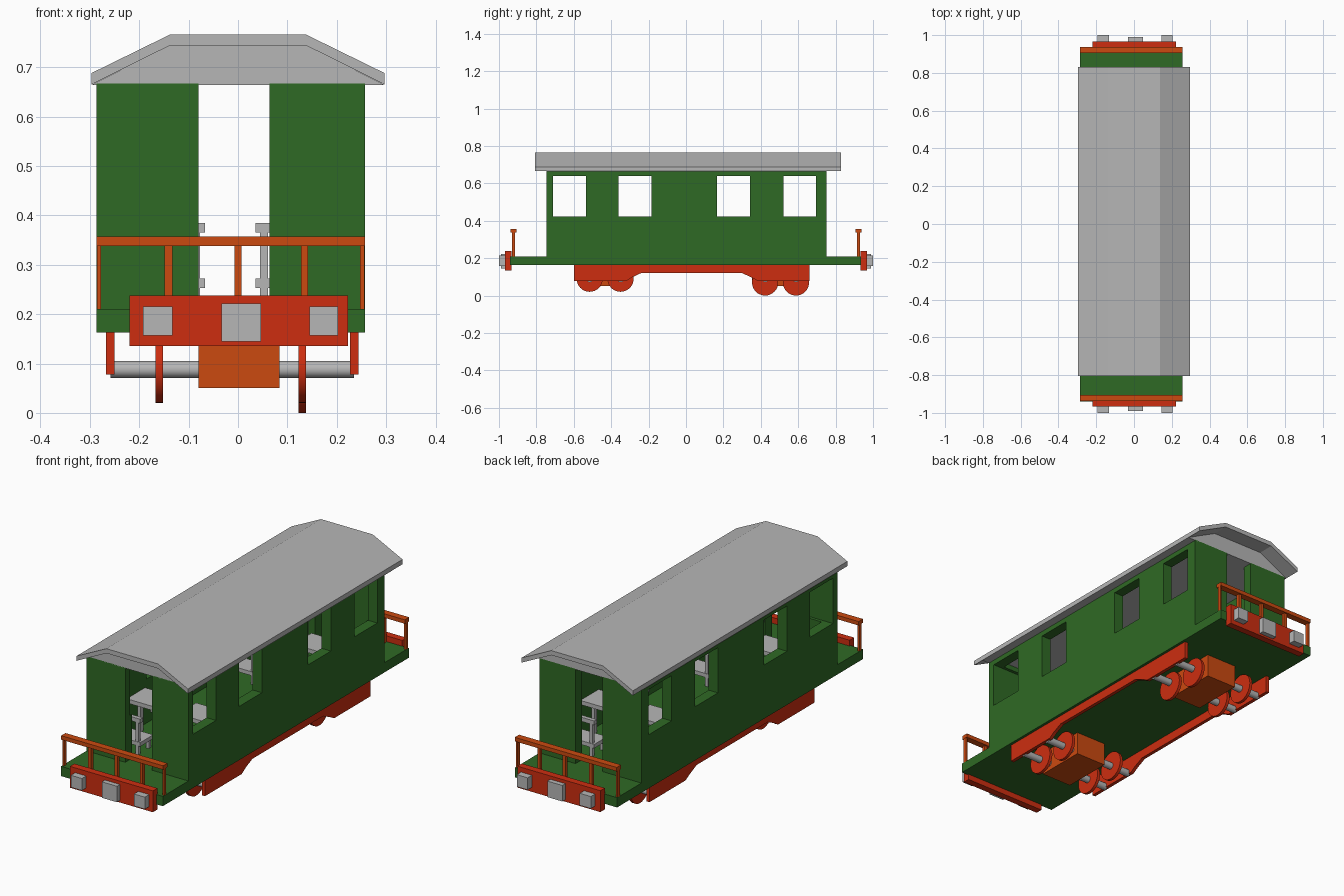
import bpy, bmesh, math
from mathutils import Matrix, Vector

if "Cube" in bpy.data.objects:
    bpy.data.objects.remove(bpy.data.objects["Cube"])


def material(name, rgb):
    m = bpy.data.materials.new(name)
    m.diffuse_color = (*rgb, 1)
    m.use_nodes = True
    m.node_tree.nodes["Principled BSDF"].inputs["Base Color"].default_value = m.diffuse_color
    return m


GREEN = material("dark_green", (0.028, 0.142, 0.018))
RED = material("red", (0.61, 0.027, 0.005))
ORANGE = material("orange", (0.60, 0.068, 0.005))
GREY = material("light_grey", (0.47, 0.47, 0.47))


def finish(name, bm, mat):
    bmesh.ops.recalc_face_normals(bm, faces=bm.faces)
    me = bpy.data.meshes.new(name)
    bm.to_mesh(me)
    bm.free()
    me.materials.append(mat)
    ob = bpy.data.objects.new(name, me)
    bpy.context.scene.collection.objects.link(ob)
    return ob


def add_box(bm, xr, yr, zr):
    lo, hi = (Vector(map(f, (xr, yr, zr))) for f in (min, max))
    bmesh.ops.create_cube(bm, size=1, matrix=Matrix.Translation((lo + hi) / 2)
                          @ Matrix.Diagonal((*(hi - lo), 1)))


def boxes(name, mat, parts):
    bm = bmesh.new()
    for p in parts:
        add_box(bm, *p)
    return finish(name, bm, mat)


def prism(name, mat, profile, axis, a, b):
    """Extrude a 2D profile along x (profile = y,z) or y (profile = x,z)."""
    bm = bmesh.new()
    vs = [bm.verts.new((a, u, v) if axis == "x" else (u, a, v)) for u, v in profile]
    face = bm.faces.new(vs)
    new = bmesh.ops.extrude_face_region(bm, geom=[face])["geom"]
    step = (b - a, 0, 0) if axis == "x" else (0, b - a, 0)
    bmesh.ops.translate(bm, vec=step, verts=[g for g in new if isinstance(g, bmesh.types.BMVert)])
    return finish(name, bm, mat)


def rod(name, mat, x0, x1, y, z, r, sides=32):
    bm = bmesh.new()
    bmesh.ops.create_cone(bm, cap_ends=True, segments=sides, radius1=r, radius2=r, depth=x1 - x0,
                          matrix=Matrix.Translation(((x0 + x1) / 2, y, z))
                          @ Matrix.Rotation(math.pi / 2, 4, "Y"))
    ob = finish(name, bm, mat)
    bpy.context.view_layer.objects.active = ob
    ob.select_set(True)
    bpy.ops.object.shade_smooth_by_angle(angle=math.radians(35))
    ob.select_set(False)


def cut(ob, parts):
    cutter = boxes("cutter", GREEN, parts)
    cutter.hide_render = True
    mod = ob.modifiers.new("cut", "BOOLEAN")
    mod.operation, mod.solver, mod.object = "DIFFERENCE", "EXACT", cutter
    bpy.context.view_layer.objects.active = ob
    bpy.ops.object.modifier_apply(modifier=mod.name)
    bpy.data.objects.remove(cutter)


X0, X1 = -0.287, 0.257          # body sides
WALL = 0.05

# Floor and cabin walls with window and door openings
boxes("floor", GREEN, [((X0, X1), (-0.94, 0.935), (0.163, 0.21))])
walls = boxes("cabin_walls", GREEN, [((X0, X1), (-0.745, 0.75), (0.208, 0.667))])
cut(walls, [((X0 + WALL, X1 - WALL), (-0.745 + WALL, 0.75 - WALL), (0.1, 0.8))])
cut(walls, [((-0.5, 0.5), (y, y + 0.175), (0.422, 0.64)) for y in (-0.71, -0.36, 0.166, 0.52)])
cut(walls, [((-0.08, 0.064), (-0.9, 0.9), (0.1, 0.8))])

# Roof shell and ceiling fill
prism("roof", GREY, [(-0.297, 0.665), (-0.297, 0.688), (-0.138, 0.766), (0.138, 0.766),
                     (0.297, 0.688), (0.297, 0.665), (0.138, 0.744), (-0.138, 0.744)],
      "y", -0.806, 0.83)
prism("ceiling", GREY, [(-0.297, 0.664), (-0.138, 0.745), (0.138, 0.745), (0.297, 0.664)],
      "y", -0.745, 0.75)

# End railings, buffer beams and buffers
for s, end in ((-1, "front"), (1, "back")):
    rail = [((X0, X1), (s * 0.905, s * 0.938), (0.338, 0.357))]
    for a, b in ((-0.286, -0.277), (-0.149, -0.133), (-0.007, 0.007), (0.128, 0.142), (0.247, 0.256)):
        rail.append(((a, b), (s * 0.913, s * 0.93), (0.205, 0.342)))
    boxes(end + "_railing", ORANGE, rail)
    boxes(end + "_buffer_beam", RED, [((-0.22, 0.223), (s * 0.933, s * 0.967), (0.135, 0.238))])
    boxes(end + "_buffers", GREY, [
        ((-0.192, -0.133), (s * 0.96, s * 1.0), (0.157, 0.215)),
        ((-0.033, 0.047), (s * 0.96, s * 0.99), (0.145, 0.222)),
        ((0.145, 0.203), (s * 0.96, s * 1.0), (0.157, 0.215))])

# Side frames below the floor
frame = [(-0.6, 0.165), (-0.6, 0.078), (-0.32, 0.078), (-0.29, 0.097), (-0.24, 0.12),
         (0.3, 0.12), (0.35, 0.097), (0.385, 0.078), (0.66, 0.078), (0.66, 0.165)]
prism("left_frame", RED, frame, "x", -0.267, -0.25)
prism("right_frame", RED, frame, "x", 0.227, 0.244)

# Bogie blocks, axles and wheels (the back right wheels sit slightly lower)
for end, block, ys in (("front", (-0.56, -0.31), (-0.515, -0.35)),
                       ("back", (0.38, 0.635), (0.423, 0.588))):
    boxes(end + "_bogie_block", ORANGE, [((-0.08, 0.084), block, (0.05, 0.165))])
    for i, y in enumerate(ys):
        rod(f"{end}_axle_{i}", GREY, -0.258, 0.235, y, 0.088, 0.017)
        rod(f"{end}_left_wheel_{i}", RED, -0.167, -0.152, y, 0.09, 0.07)
        rod(f"{end}_right_wheel_{i}", RED, 0.123, 0.138, y, 0.09 if end == "front" else 0.07, 0.07)

# Interior: tables between facing benches on both sides of the aisle
for side, wall, aisle in (("left", -0.24, -0.067), ("right", 0.21, 0.035)):
    d = 1 if aisle < wall else -1                  # from aisle towards the wall
    legs = [(aisle + d * 0.01, aisle + d * 0.026), (wall - d * 0.036, wall - d * 0.02)]
    for end, c in (("front", -0.44), ("back", 0.44)):
        boxes(f"{end}_{side}_table", GREY,
              [((wall, aisle), (c - 0.07, c + 0.07), (0.365, 0.385))]
              + [(lx, (c - 0.01, c + 0.01), (0.205, 0.37)) for lx in legs])
        for s in (-1, 1):
            back = c + s * 0.21
            bench = [((wall, aisle), (back - s * 0.1, back), (0.253, 0.272)),
                     ((wall, aisle), (back - s * 0.02, back), (0.365, 0.385))]
            for lx in legs:
                bench.append((lx, (back - s * 0.017, back - s * 0.002), (0.205, 0.37)))
                bench.append((lx, (back - s * 0.095, back - s * 0.08), (0.205, 0.26)))
            boxes(f"{end}_{side}_bench_{'a' if s < 0 else 'b'}", GREY, bench)
